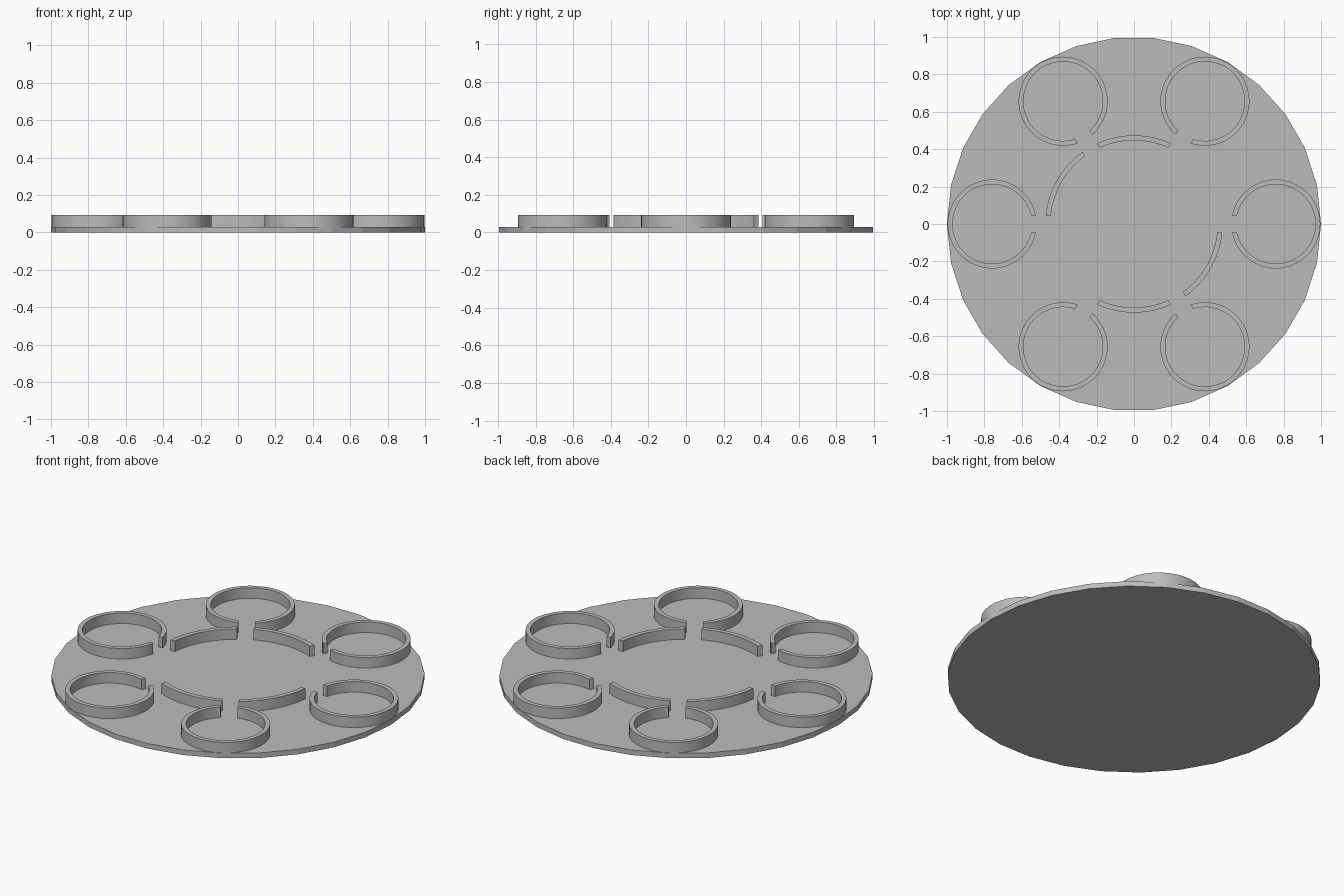
import bpy, bmesh
from math import sin, cos, asin, radians, pi

BASE_TOP, WALL_TOP = 0.03, 0.092
GAP = 0.045          # half width of the radial channels

if "Cube" in bpy.data.objects:
    bpy.data.objects.remove(bpy.data.objects["Cube"], do_unlink=True)

gray = bpy.data.materials.new("plain_gray")
gray.use_nodes = True
color = (0.5, 0.5, 0.5, 1)
gray.diffuse_color = color
gray.node_tree.nodes["Principled BSDF"].inputs["Base Color"].default_value = color


def add_object(name, bm):
    bmesh.ops.recalc_face_normals(bm, faces=bm.faces)
    mesh = bpy.data.meshes.new(name)
    bm.to_mesh(mesh)
    bm.free()
    mesh.materials.append(gray)
    obj = bpy.data.objects.new(name, mesh)
    bpy.context.collection.objects.link(obj)
    return obj


def curved_wall(name, center, inner, outer, start, end, steps):
    """Arc-shaped wall whose ends are trimmed parallel to a radial channel."""
    bm = bmesh.new()
    sections = []
    for i in range(steps + 1):
        section = []
        for r, z in ((inner, 0.02), (outer, 0.02), (outer, WALL_TOP), (inner, WALL_TOP)):
            trim = asin(GAP / r)
            a = start + trim + (end - start - 2 * trim) * i / steps
            section.append(bm.verts.new((center[0] + r * cos(a), center[1] + r * sin(a), z)))
        sections.append(section)
    for a, b in zip(sections, sections[1:]):
        for k in range(4):
            n = (k + 1) % 4
            bm.faces.new((a[k], a[n], b[n], b[k]))
    bm.faces.new(sections[0])
    bm.faces.new(sections[-1])
    obj = add_object(name, bm)
    bpy.ops.object.select_all(action="DESELECT")
    obj.select_set(True)
    bpy.context.view_layer.objects.active = obj
    bpy.ops.object.shade_smooth_by_angle(angle=radians(30))


# Thirty-sided base plate
bm = bmesh.new()
rim = [bm.verts.new((cos(i * pi / 15), sin(i * pi / 15), 0)) for i in range(30)]
bottom = bm.faces.new(rim)
top = bmesh.ops.extrude_face_region(bm, geom=[bottom])["geom"]
bmesh.ops.translate(bm, vec=(0, 0, BASE_TOP),
                    verts=[v for v in top if isinstance(v, bmesh.types.BMVert)])
if not any(abs(f.normal.z) > 0.9 and f.calc_center_median().z < 0.001 for f in bm.faces):
    bm.faces.new(rim)
add_object("base_plate", bm)

# Six open ring holders, each with its opening facing the middle
for i in range(6):
    a = i * pi / 3
    curved_wall(f"ring_holder_{i + 1}", (0.758 * cos(a), 0.758 * sin(a)),
                0.212, 0.238, a + pi, a + 3 * pi, 60)

# Four inner arc walls, leaving two opposite sectors open
for i in (1, 2, 4, 5):
    curved_wall(f"inner_arc_{i}", (0, 0), 0.447, 0.474, i * pi / 3, (i + 1) * pi / 3, 14)
